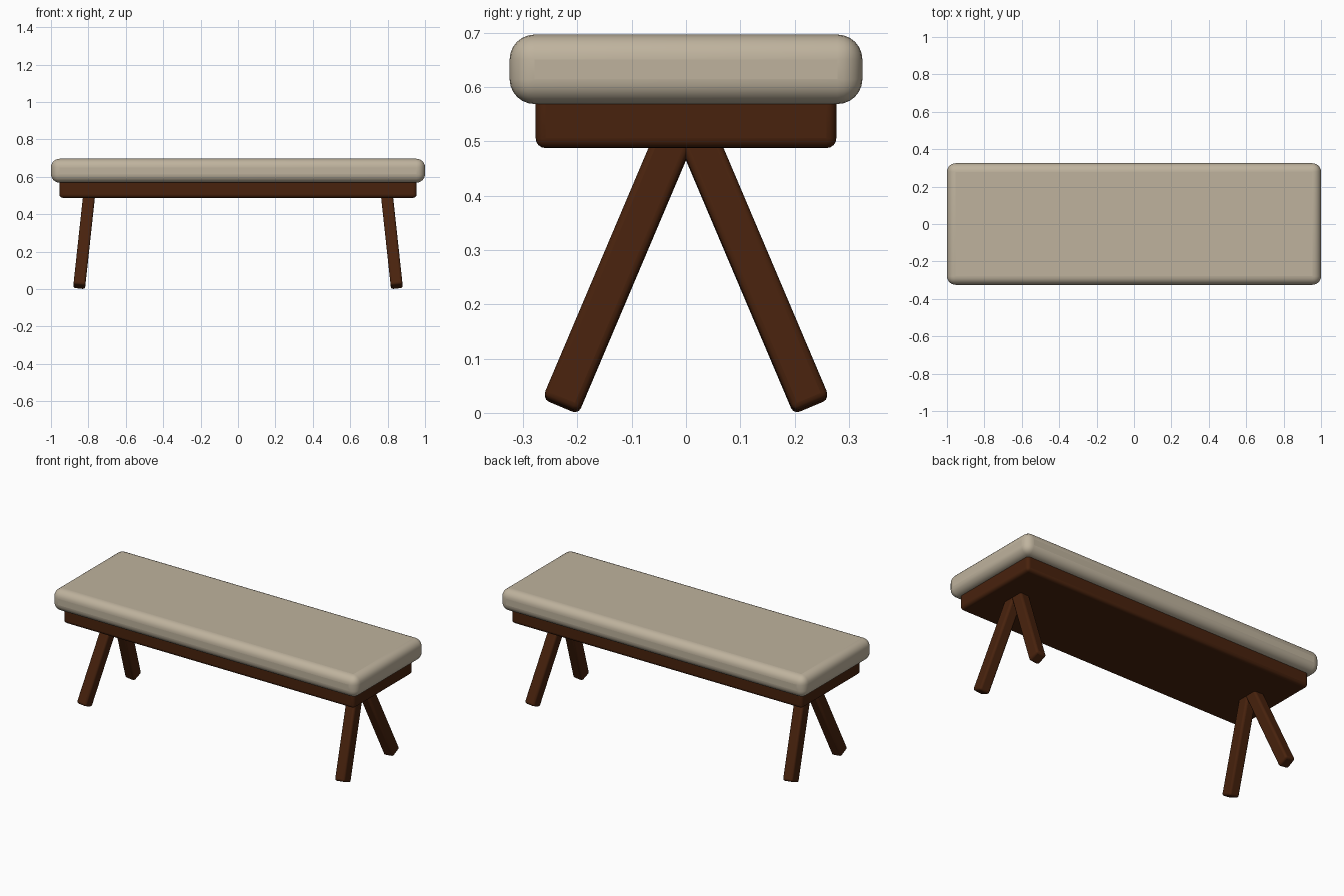
import bpy
from mathutils import Matrix, Vector

default = bpy.data.objects.get("Cube")
if default:
    bpy.data.objects.remove(default, do_unlink=True)


def make_material(name, rgb, roughness):
    mat = bpy.data.materials.new(name)
    mat.use_nodes = True
    mat.diffuse_color = (*rgb, 1)
    bsdf = mat.node_tree.nodes["Principled BSDF"]
    bsdf.inputs["Base Color"].default_value = (*rgb, 1)
    bsdf.inputs["Roughness"].default_value = roughness
    return mat


def rounded_box(name, size, matrix, radius, segments, mat):
    """Box of the given size with rounded, smooth-shaded edges."""
    bpy.ops.mesh.primitive_cube_add(size=1)
    obj = bpy.context.object
    obj.name = obj.data.name = name
    obj.data.transform(Matrix.Diagonal((*size, 1)))
    obj.matrix_world = matrix
    bevel = obj.modifiers.new("rounded_edges", "BEVEL")
    bevel.width = radius
    bevel.segments = segments
    bevel.limit_method = "NONE"
    obj.data.materials.append(mat)
    bpy.ops.object.shade_smooth_by_angle()
    return obj


fabric = make_material("beige fabric", (0.52, 0.45, 0.34), 0.9)
wood = make_material("dark brown wood", (0.065, 0.016, 0.004), 0.5)

# Seat cushion and the wooden frame under it
rounded_box("seat_cushion", (2, 0.65, 0.128), Matrix.Translation((0, 0, 0.633)),
            0.046, 6, fabric)
rounded_box("seat_frame", (1.91, 0.554, 0.11), Matrix.Translation((0, 0, 0.543)),
            0.018, 4, wood)

# Splayed legs, paired in an inverted V at each end
for side, sx in (("left", 1), ("right", -1)):
    for end, sy in (("front", -1), ("back", 1)):
        foot = Vector((0.849 * sx, 0.231 * sy, 0.0135))
        top = Vector((0.793 * sx, 0.012 * sy, 0.53))
        axis = (top - foot).normalized()
        across = Vector((0, 1, 0)).cross(axis).normalized()
        depth = axis.cross(across)
        turn = Matrix((across, depth, axis)).transposed().to_4x4()
        rounded_box(f"{end}_{side}_leg", (0.064, 0.071, (top - foot).length),
                    Matrix.Translation((foot + top) / 2) @ turn, 0.012, 3, wood)
